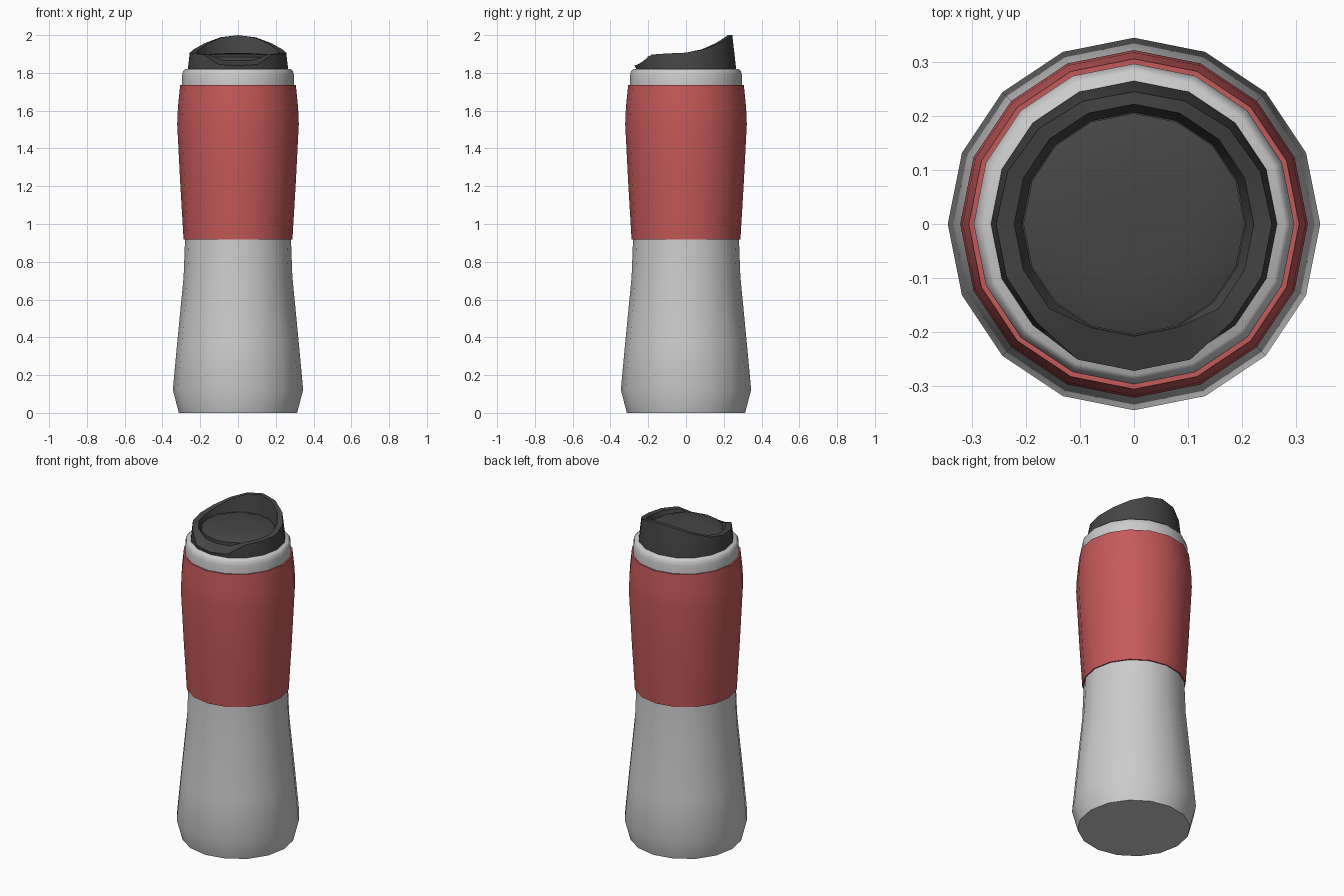
import bpy, math

if "Cube" in bpy.data.objects:
    bpy.data.objects.remove(bpy.data.objects["Cube"])

N = 16


def material(name, rgb):
    m = bpy.data.materials.new(name)
    m.diffuse_color = (*rgb, 1)
    m.use_nodes = True
    m.node_tree.nodes["Principled BSDF"].inputs["Base Color"].default_value = m.diffuse_color
    return m


def build(name, rings, mat=None, angle=40):
    """Skin a stack of N-sided rings; each ring is a function index -> (r, z)."""
    verts, faces = [], []
    for ring in rings:
        for i in range(N):
            a = 2 * math.pi * i / N
            r, z = ring(i)
            verts.append((r * math.cos(a), r * math.sin(a), z))
    for k in range(len(rings) - 1):
        for i in range(N):
            j = (i + 1) % N
            faces.append((k * N + i, k * N + j, (k + 1) * N + j, (k + 1) * N + i))
    faces.append(tuple(reversed(range(N))))
    top = (len(rings) - 1) * N
    faces.append(tuple(range(top, top + N)))
    mesh = bpy.data.meshes.new(name)
    mesh.from_pydata(verts, [], faces)
    ob = bpy.data.objects.new(name, mesh)
    bpy.context.collection.objects.link(ob)
    if mat:
        mesh.materials.append(mat)
    bpy.ops.object.select_all(action='DESELECT')
    ob.select_set(True)
    bpy.context.view_layer.objects.active = ob
    bpy.ops.object.shade_smooth_by_angle(angle=math.radians(angle))
    return ob


def lathe(name, profile, mat=None, angle=40):
    return build(name, [lambda i, p=p: p for p in profile], mat, angle)


red = material("red_grip", (0.56, 0.1, 0.1))
black = material("dark_plastic", (0.06, 0.06, 0.06))

# steel body, flared towards the foot
lathe("body", [(0.313, 0), (0.345, 0.122), (0.322, 0.37), (0.288, 0.72),
               (0.28, 0.93)])

# coloured grip sleeve
lathe("grip_sleeve", [(0.288, 0.917), (0.305, 1.2), (0.322, 1.53),
                      (0.318, 1.62), (0.306, 1.737)], red)

# neck ring under the lid
lathe("neck_ring", [(0.297, 1.73), (0.297, 1.785), (0.29, 1.81), (0.28, 1.82)],
      angle=60)

# lid: rim height from the back (index 0 step) round to the front (step 8)
HEIGHT = [2.0, 1.988, 1.957, 1.925, 1.907, 1.903, 1.897, 1.845, 1.838]


def step(i):
    return abs((i - 4 + 8) % 16 - 8)


def rim_outer(i):
    s = step(i)
    if s >= 7:                      # drinking spout lip
        return (0.272, HEIGHT[s])
    return (0.265 - 0.11 * (HEIGHT[s] - 1.82), HEIGHT[s])


def rim_inner(i):
    s = step(i)
    return (0.208, 1.866) if s >= 7 else (0.222, HEIGHT[s])


build("lid", [
    lambda i: (0.265, 1.81),
    lambda i: (0.265, 1.825),
    rim_outer,
    rim_inner,
    lambda i: (0.207, 1.862),
], black, 35)

# slightly domed disc set inside the lid
lathe("lid_disc", [(0.205, 1.855), (0.205, 1.885), (0.17, 1.897),
                   (0.1, 1.903), (0.04, 1.905)], black, 35)
